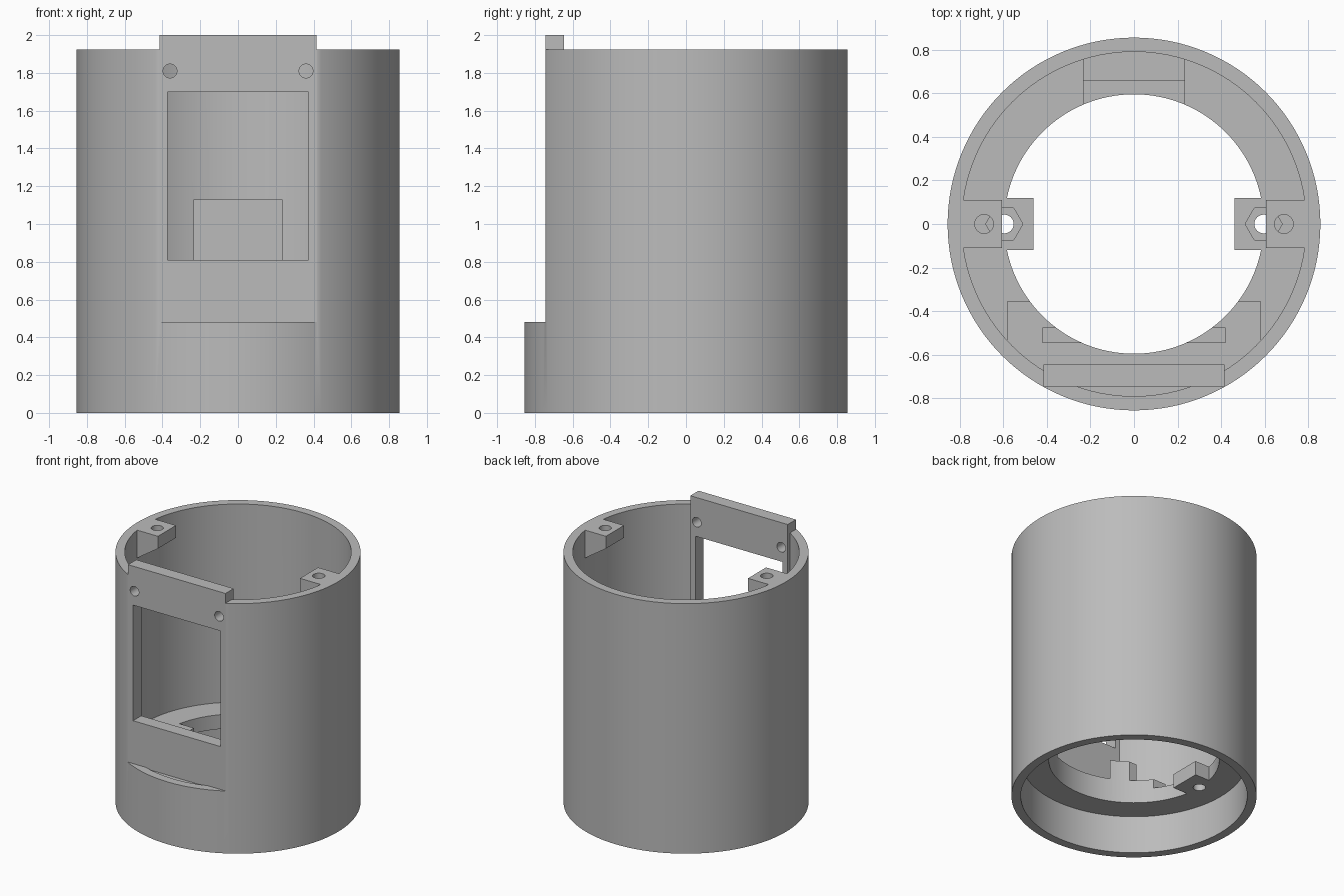
import bpy, bmesh, math

cube = bpy.data.objects.get("Cube")
if cube:
    bpy.data.objects.remove(cube, do_unlink=True)

SEG = 128
R_OUT, R_IN, R_HOLE = 0.855, 0.79, 0.595
TOP, FLAT_Y = 1.925, -0.745
SHELF_LOW, SHELF_HIGH = 0.29, 0.40

grey = bpy.data.materials.new("plain grey")
grey.use_nodes = True
colour = (0.5, 0.5, 0.5, 1)
grey.diffuse_color = colour
grey.node_tree.nodes["Principled BSDF"].inputs["Base Color"].default_value = colour


def make(name, bm):
    bmesh.ops.recalc_face_normals(bm, faces=bm.faces)
    mesh = bpy.data.meshes.new(name)
    bm.to_mesh(mesh)
    bm.free()
    mesh.materials.append(grey)
    ob = bpy.data.objects.new(name, mesh)
    bpy.context.collection.objects.link(ob)
    return ob


def lathe(name, profile):
    """Revolve a closed (radius, z) outline around the z axis."""
    bm = bmesh.new()
    rings = []
    for i in range(SEG):
        a = 2 * math.pi * i / SEG
        rings.append([bm.verts.new((r * math.cos(a), r * math.sin(a), z)) for r, z in profile])
    n = len(profile)
    for i in range(SEG):
        a, b = rings[i], rings[(i + 1) % SEG]
        for j in range(n):
            k = (j + 1) % n
            bm.faces.new((a[j], b[j], b[k], a[k]))
    return make(name, bm)


def prism(name, points, offset):
    """Extrude a polygon of 3D points along an offset."""
    bm = bmesh.new()
    face = bm.faces.new([bm.verts.new(p) for p in points])
    out = bmesh.ops.extrude_face_region(bm, geom=[face])
    moved = [v for v in out["geom"] if isinstance(v, bmesh.types.BMVert)]
    bmesh.ops.translate(bm, verts=moved, vec=offset)
    # the start face stays in place as the other cap
    return make(name, bm)


def box(name, x0, x1, y0, y1, z0, z1):
    return prism(name, [(x0, y0, z0), (x1, y0, z0), (x1, y1, z0), (x0, y1, z0)], (0, 0, z1 - z0))


def peg(name, x, z0, z1, radius, sides):
    """Upright cylinder on the x axis line."""
    pts = [(x + radius * math.cos(2 * math.pi * i / sides),
            radius * math.sin(2 * math.pi * i / sides), z0) for i in range(sides)]
    return prism(name, pts, (0, 0, z1 - z0))


def combine(target, other, operation):
    """Apply a boolean and discard the helper."""
    other.hide_render = True
    mod = target.modifiers.new(operation.lower(), "BOOLEAN")
    mod.operation = operation
    mod.solver = "EXACT"
    mod.object = other
    bpy.context.view_layer.objects.active = target
    bpy.ops.object.modifier_apply(modifier=mod.name)
    bpy.data.objects.remove(other, do_unlink=True)


def ring_part(name, x, y0, y1, z1):
    """Piece of the shelf ring, raised to z1 and trimmed by a box."""
    z0, r1 = 0.33, 0.82
    part = lathe(name, [(R_HOLE, z0), (r1, z0), (r1, z1), (R_HOLE, z1)])
    combine(part, box("trim", -x, x, y0, y1, 0.2, 1.5), "INTERSECT")
    return part


# Tube with an inner shelf ring
housing = lathe("housing", [(R_IN, 0), (R_OUT, 0), (R_OUT, TOP), (R_IN, TOP),
                            (R_IN, SHELF_HIGH), (R_HOLE, SHELF_HIGH),
                            (R_HOLE, SHELF_LOW), (R_IN, SHELF_LOW)])

# Front flat and the mounting plate behind it
combine(housing, box("front_cut", -0.6, 0.6, -1, FLAT_Y, 0.48, 2.2), "DIFFERENCE")
combine(housing, box("front_plate", -0.415, 0.415, FLAT_Y, -0.645, 0.35, 2.0), "UNION")

# Raised seats on the shelf, front and back
combine(housing, ring_part("front_seat", 0.583, -0.9, -0.355, 0.47), "UNION")
combine(housing, ring_part("front_rib", 0.42, -0.545, -0.475, 0.62), "UNION")
combine(housing, ring_part("back_seat", 0.235, 0.4, 0.9, 0.47), "UNION")
combine(housing, ring_part("back_support", 0.235, 0.655, 0.9, 1.13), "UNION")

# Screw tabs on both sides: sloped ones at the rim, flat ones on the shelf
for s in (-1, 1):
    outline = [(0.605, TOP), (0.605, 1.83), (0.82, 1.685), (0.82, TOP)]
    combine(housing, prism("rim_tab", [(s * x, -0.11, z) for x, z in outline], (0, 0.22, 0)), "UNION")
    xs = sorted((s * 0.46, s * 0.7))
    combine(housing, box("shelf_tab", *xs, -0.12, 0.12, SHELF_LOW, SHELF_HIGH), "UNION")
    combine(housing, peg("rim_hole", s * 0.688, 1.5, 2.1, 0.043, 32), "DIFFERENCE")
    combine(housing, peg("shelf_hole", s * 0.595, 0.2, 0.6, 0.043, 32), "DIFFERENCE")
    combine(housing, peg("nut_recess", s * 0.595, 0.345, 0.6, 0.085, 6), "DIFFERENCE")

# Window and the two plate holes
combine(housing, box("window_cut", -0.372, 0.372, -1, -0.5, 0.81, 1.70), "DIFFERENCE")
for s in (-1, 1):
    circle = [(s * 0.36 + 0.037 * math.cos(math.pi * i / 16), -1,
               1.81 + 0.037 * math.sin(math.pi * i / 16)) for i in range(32)]
    combine(housing, prism("plate_hole", circle, (0, 0.5, 0)), "DIFFERENCE")

# Smooth round walls, sharp corners
bpy.ops.object.select_all(action="DESELECT")
housing.select_set(True)
bpy.context.view_layer.objects.active = housing
bpy.ops.object.shade_smooth_by_angle(angle=math.radians(30))
